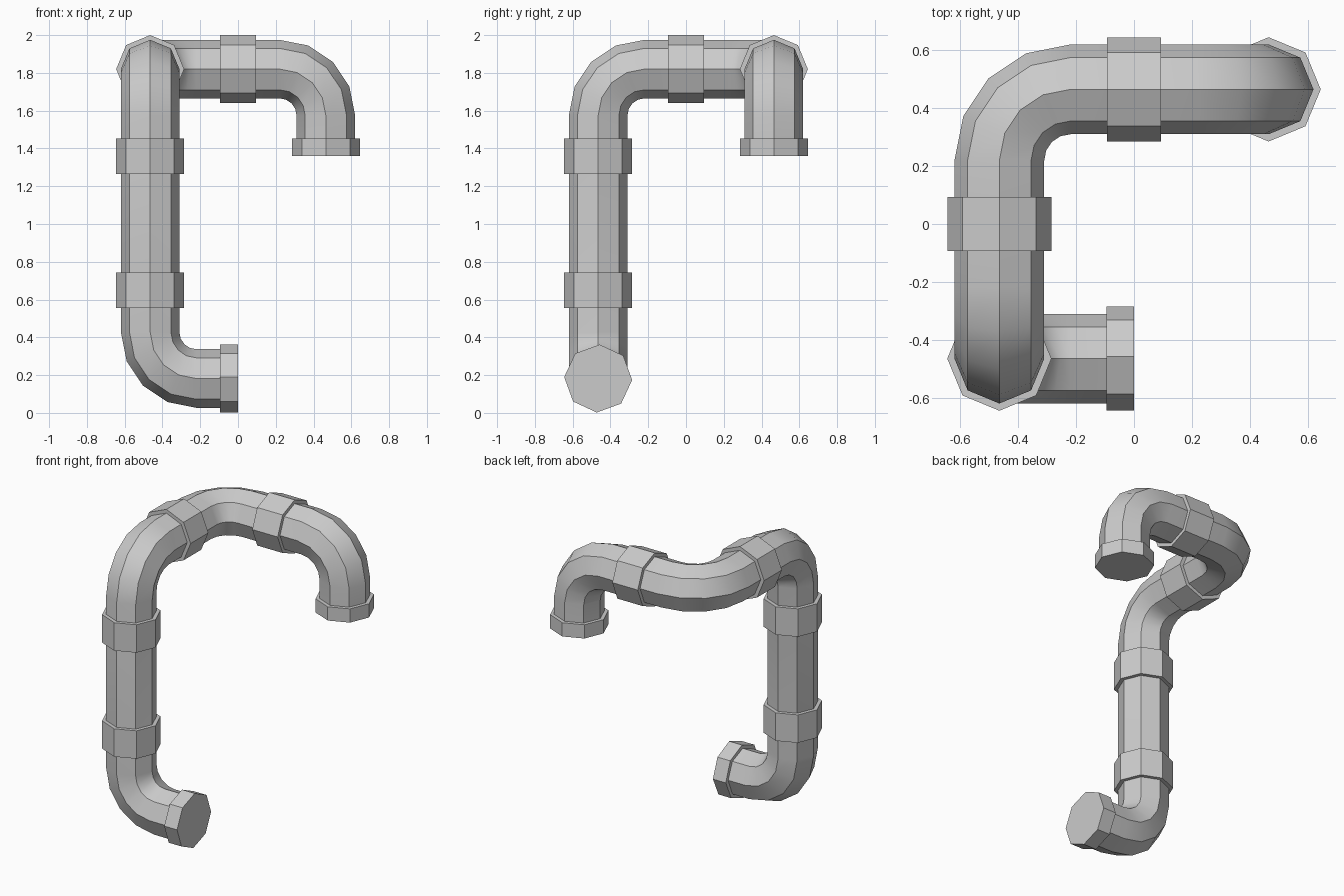
import bpy, bmesh, math
from mathutils import Vector, Matrix

if "Cube" in bpy.data.objects:
    bpy.data.objects.remove(bpy.data.objects["Cube"])

SIDES, PIPE_R, COLLAR_R, BEND_R = 8, 0.155, 0.18, 0.245
C, LOW, TOP = 0.465, 0.182, 1.82


def sweep(name, stations, radius, roll=0.0):
    """Octagonal tube through (position, tangent) stations, capped at both ends."""
    bm = bmesh.new()
    t = stations[0][1]
    u = Vector((0, 0, 1)) if abs(t.z) < 0.5 else Vector((1, 0, 0))
    u = Matrix.Rotation(roll, 3, t) @ u
    rings = []
    for p, tan in stations:
        u = t.rotation_difference(tan) @ u      # carry the section round the bend
        t = tan
        v = t.cross(u)
        ring = []
        for i in range(SIDES):
            a = 2 * math.pi * i / SIDES
            ring.append(bm.verts.new(p + radius * (math.cos(a) * u + math.sin(a) * v)))
        rings.append(ring)
    for a, b in zip(rings, rings[1:]):
        for i in range(SIDES):
            j = (i + 1) % SIDES
            bm.faces.new((a[i], a[j], b[j], b[i]))
    bm.faces.new(rings[0][::-1])
    bm.faces.new(rings[-1])
    bmesh.ops.recalc_face_normals(bm, faces=bm.faces[:])
    me = bpy.data.meshes.new(name)
    bm.to_mesh(me)
    bm.free()
    ob = bpy.data.objects.new(name, me)
    bpy.context.collection.objects.link(ob)
    bpy.ops.object.select_all(action='DESELECT')
    bpy.context.view_layer.objects.active = ob
    ob.select_set(True)
    bpy.ops.object.shade_smooth_by_angle(angle=math.radians(30))
    return ob


# Pipe route with rounded corners
route = [Vector(p) for p in ((-0.01, -C, LOW), (-C, -C, LOW), (-C, -C, TOP),
                             (-C, C, TOP), (C, C, TOP), (C, C, 1.37))]
stations = [(route[0], (route[1] - route[0]).normalized())]
for a, b, c in zip(route, route[1:], route[2:]):
    d1, d2 = (b - a).normalized(), (c - b).normalized()
    centre = b + BEND_R * (d2 - d1)
    for k in range(5):
        w = math.radians(22.5 * k)
        stations.append((centre + BEND_R * (math.sin(w) * d1 - math.cos(w) * d2),
                         math.cos(w) * d1 + math.sin(w) * d2))
stations.append((route[-1], (route[-1] - route[-2]).normalized()))
sweep("pipe", stations, PIPE_R)


# Collars over the joints and the closed open-end flanges
def collar(name, start, end, roll=0.0):
    s, e = Vector(start), Vector(end)
    d = (e - s).normalized()
    sweep(name, [(s, d), (e, d)], COLLAR_R, roll)


H = 0.094
collar("inlet_flange", (-0.095, -C, LOW), (0, -C, LOW), math.radians(-2.5))
collar("lower_collar", (-C, -C, 0.555), (-C, -C, 0.742))
collar("upper_collar", (-C, -C, 1.265), (-C, -C, 1.452))
collar("side_collar", (-C, -H, TOP), (-C, H, TOP))
collar("back_collar", (-H, C, TOP), (H, C, TOP))
collar("outlet_flange", (C, C, 1.36), (C, C, 1.452))
